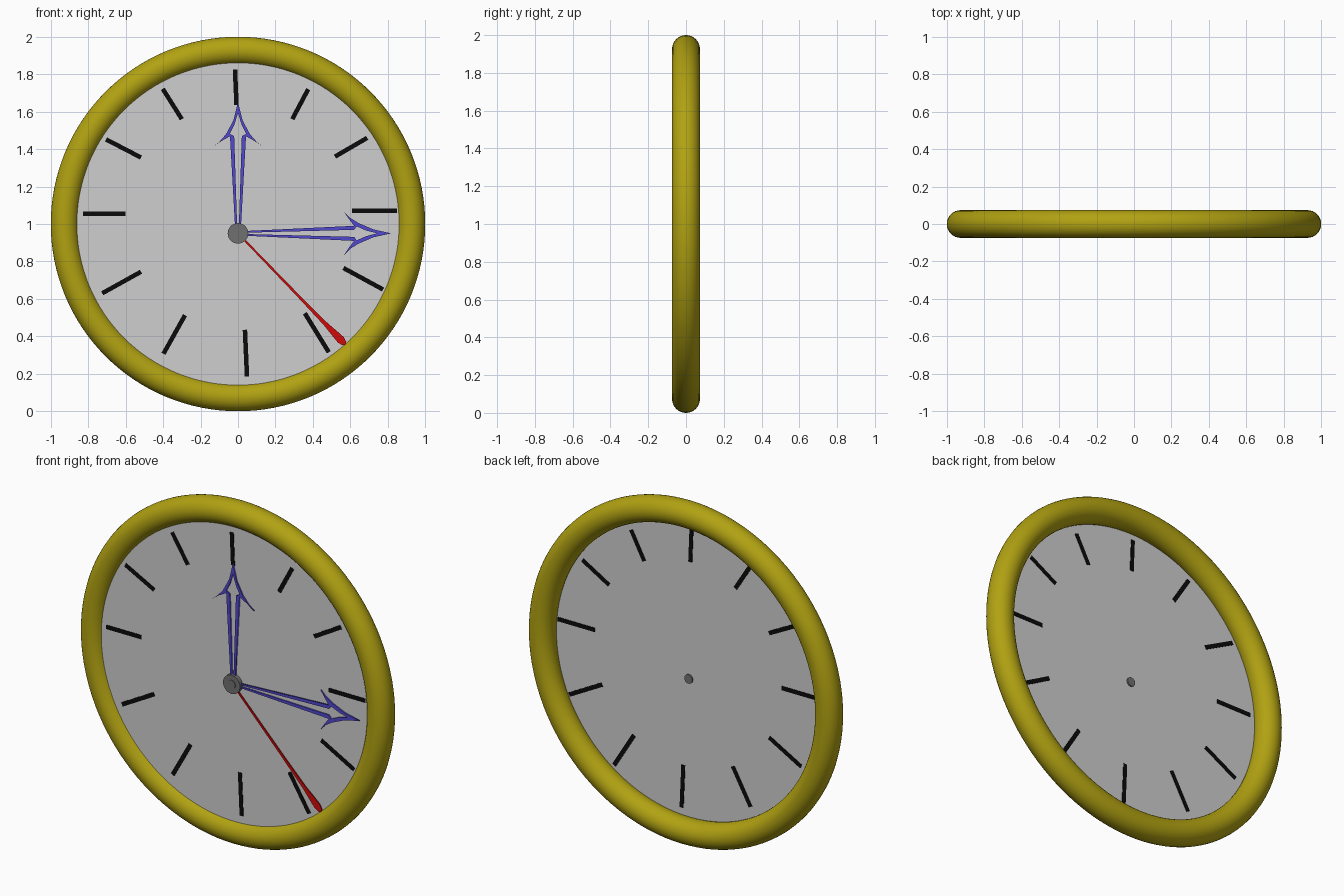
import bpy, bmesh, math
from mathutils import Matrix, Vector

if "Cube" in bpy.data.objects:
    bpy.data.objects.remove(bpy.data.objects["Cube"])

def mat(name, c):
    m = bpy.data.materials.new(name)
    m.diffuse_color = (*c, 1)
    m.use_nodes = True
    m.node_tree.nodes["Principled BSDF"].inputs["Base Color"].default_value = m.diffuse_color
    return m

GOLD = mat("mustard yellow", (0.44, 0.36, 0.006))
GREY = mat("face grey", (0.62, 0.62, 0.62))
BLACK = mat("black", (0.003, 0.003, 0.003))
BLUE = mat("hand blue", (0.085, 0.065, 0.62))
RED = mat("second hand red", (0.62, 0.003, 0.003))
HUB = mat("hub grey", (0.16, 0.16, 0.16))
PX = 187.0          # drawing units per model unit
PIVOT = (0, 0.95)   # x, z of the hands' axle

def cylinder(name, r, y0, y1, x, z, m, n=64):
    bpy.ops.mesh.primitive_cylinder_add(vertices=n, radius=r, depth=abs(y1 - y0),
        location=(x, (y0 + y1) / 2, z), rotation=(math.pi / 2, 0, 0))
    o = bpy.context.object
    o.name = name
    o.data.materials.append(m)
    bpy.ops.object.shade_smooth_by_angle()
    return o

def hand(name, loops, angle, y, half, m):
    """Flat filled outline (with holes), pointing along +x, turned by angle."""
    cu = bpy.data.curves.new(name, 'CURVE')
    cu.dimensions = '2D'
    cu.fill_mode = 'BOTH'
    cu.extrude = half
    for pts in loops:
        full = pts + [(a, -b) for a, b in reversed(pts) if abs(b) > 1e-6]
        s = cu.splines.new('POLY')
        s.points.add(len(full) - 1)
        for p, (a, b) in zip(s.points, full):
            p.co = (a / PX, b / PX, 0, 1)
        s.use_cyclic_u = True
    cu.materials.append(m)
    o = bpy.data.objects.new(name, cu)
    bpy.context.collection.objects.link(o)
    o.location = (PIVOT[0], y, PIVOT[1])
    o.rotation_euler = (math.pi / 2, -angle, 0)
    bpy.context.view_layer.objects.active = o
    bpy.ops.object.select_all(action='DESELECT')
    o.select_set(True)
    bpy.ops.object.convert(target='MESH')
    return o

# round rim
bpy.ops.mesh.primitive_torus_add(major_radius=0.926, minor_radius=0.074,
    major_segments=128, minor_segments=32, location=(0, 0, 1), rotation=(math.pi / 2, 0, 0))
rim = bpy.context.object
rim.name = "rim"
rim.data.materials.append(GOLD)
bpy.ops.object.shade_smooth()

# thin dial plate, set forward inside the rim
cylinder("dial", 0.9, -0.034, -0.029, 0, 1, GREY, 128)

# hand-placed hour marks, showing on both sides of the dial (x0, z0, x1, z1)
marks = [(-.016, 1.825, -.008, 1.635), (.375, 1.72, .29, 1.56), (.69, 1.46, .518, 1.36),
         (.61, 1.072, .85, 1.072), (.563, .765, .775, .65), (.357, .523, .485, .315),
         (.037, .435, .048, .185), (-.283, .513, -.398, .307), (-.518, .745, -.725, .63),
         (-.828, 1.056, -.6, 1.056), (-.705, 1.452, -.518, 1.355), (-.402, 1.722, -.3, 1.56)]
bm = bmesh.new()
for x0, z0, x1, z1 in marks:
    d = Vector((x1 - x0, 0, z1 - z0))
    m = (Matrix.Translation(((x0 + x1) / 2, -0.0315, (z0 + z1) / 2))
         @ Matrix.Rotation(-math.atan2(d.z, d.x), 4, 'Y')
         @ Matrix.Diagonal((d.length, 0.011, 0.024, 1)))
    bmesh.ops.create_cube(bm, size=1, matrix=m)
me = bpy.data.meshes.new("hour_marks")
bm.to_mesh(me)
bm.free()
me.materials.append(BLACK)
bpy.context.collection.objects.link(bpy.data.objects.new("hour_marks", me))

# hollow arrow hands
hand("hour_hand", [
    [(131, 0), (113, 4.5), (99, 12), (91, 19), (86, 25.5), (92, 17), (97, 8), (4, 2.8)],
    [(120, 0), (108, 3.8), (99.5, 8.2), (97, 3.8), (8, 0.9)]],
    math.pi / 2, -0.044, 0.004, BLUE)
hand("minute_hand", [
    [(153, 0), (135, 4), (120, 10.5), (112, 15.5), (106, 21.5), (111, 14), (116, 7.5), (4, 2.2)],
    [(139, 0), (128, 2.8), (118.5, 7), (116, 3.5), (8, 0.7)]],
    0, -0.043, 0.004, BLUE)

# tapered second hand
hand("second_hand", [
    [(0, 0.9), (85, 1.3), (125, 2), (140, 3.4), (148, 4), (153, 2.6), (154.5, 0)]],
    math.radians(-46), -0.050, 0.003, RED)

# hub cap and the axle through the dial
cylinder("hub_cap", 0.055, -0.060, -0.036, *PIVOT, HUB, 32)
cylinder("axle", 0.026, -0.064, -0.021, *PIVOT, HUB, 24)
